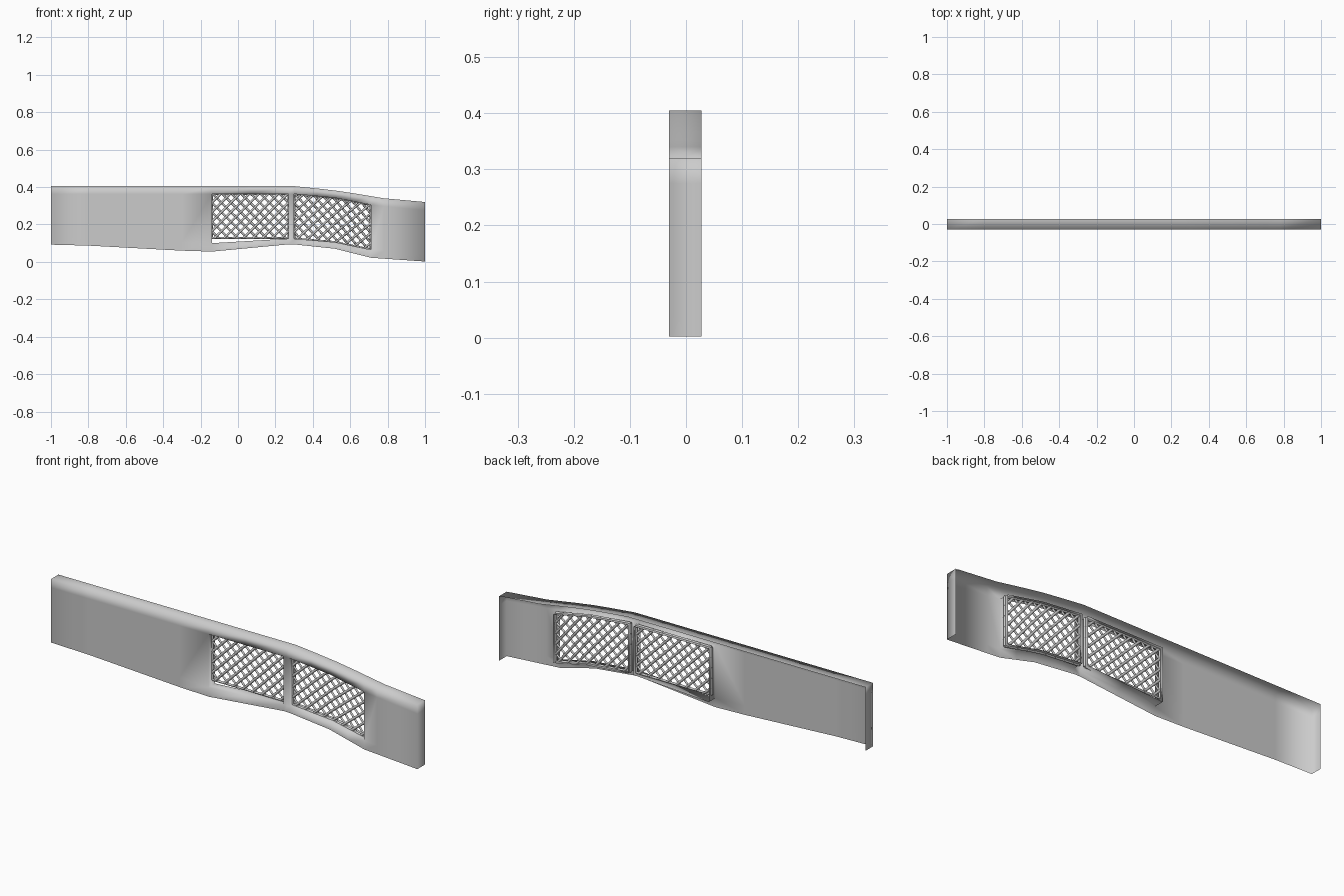
import bpy, bmesh

cube = bpy.data.objects.get("Cube")
if cube:
    bpy.data.objects.remove(cube)

FRONT, BACK, MESH_Y, REVEAL = -0.03, 0.028, 0.0, 0.022


def material(name, colour):
    m = bpy.data.materials.new(name)
    m.use_nodes = True
    m.diffuse_color = colour
    m.node_tree.nodes["Principled BSDF"].inputs["Base Color"].default_value = colour
    return m


grey = material("plain grey", (0.6, 0.6, 0.6, 1))


def along(points, x):
    """Height at x on a polyline of (x, z) points."""
    for (x0, z0), (x1, z1) in zip(points, points[1:]):
        if x <= x1:
            return z0 + (z1 - z0) * (x - x0) / (x1 - x0)
    return points[-1][1]


# Contours of the panel, from bottom to top
bottom = [(-1, .092), (-.8, .087), (-.3, .06), (-.14, .055), (.285, .095), (.52, .07), (.71, .022), (1, .002)]
sill = [(-1, .14), (-.3, .105), (-.14, .1), (.285, .125), (.52, .105), (.71, .065), (1, .045)]
head = [(-1, .363), (.3, .363), (.52, .342), (.71, .305), (1, .275)]
top = [(-1, .405), (.31, .405), (.55, .378), (.78, .34), (1, .32)]
rows = [bottom, sill, head, top]
columns = [-1, -.8, -.3, -.14, .06, .27, .3, .42, .52, .62, .71, .78, 1]
windows = [(-.14, .27), (.3, .71)]


def in_window(x):
    return any(a < x < b for a, b in windows)


# Panel: front skin with two openings, folded back at the top and both ends
bm = bmesh.new()
grid = [[bm.verts.new((x, FRONT, along(r, x))) for x in columns] for r in rows]
window_faces = []
for j in range(len(rows) - 1):
    for i in range(len(columns) - 1):
        f = bm.faces.new((grid[j][i], grid[j][i + 1], grid[j + 1][i + 1], grid[j + 1][i]))
        if j == 1 and in_window((columns[i] + columns[i + 1]) / 2):
            window_faces.append(f)
bmesh.ops.delete(bm, geom=window_faces, context='FACES_ONLY')
bmesh.ops.delete(bm, geom=[e for e in bm.edges if not e.link_faces], context='EDGES')

floor_edges = set(zip(grid[0], grid[0][1:]))
outer, reveal = [], []
for e in bm.edges:
    if not e.is_boundary:
        continue
    a, b = e.verts
    if a in grid[0] and b in grid[0]:
        continue
    end = a.co.x == b.co.x and abs(a.co.x) == 1
    (outer if end or (a in grid[-1] and b in grid[-1]) else reveal).append(e)
for edges, depth in ((outer, BACK), (reveal, REVEAL)):
    new = bmesh.ops.extrude_edge_only(bm, edges=edges)["geom"]
    for v in new:
        if isinstance(v, bmesh.types.BMVert):
            v.co.y = depth
bmesh.ops.recalc_face_normals(bm, faces=bm.faces[:])
skin = next(f for f in bm.faces if all(v in grid[0] + grid[1] for v in f.verts))
if skin.normal.y > 0:
    bmesh.ops.reverse_faces(bm, faces=bm.faces[:])
for f in bm.faces:
    f.smooth = True
mesh = bpy.data.meshes.new("bumper_panel")
bm.to_mesh(mesh)
bm.free()
mesh.materials.append(grey)
bpy.context.collection.objects.link(bpy.data.objects.new("bumper_panel", mesh))


# Grilles: crossed bars in a thin frame, following each opening
def grille(name, x0, x1, low, across=8, up=4.6):
    curve = bpy.data.curves.new(name, 'CURVE')
    curve.dimensions = '3D'
    curve.bevel_depth = 0.0062
    curve.bevel_resolution = 0
    curve.use_fill_caps = True
    curve.materials.append(grey)

    def bar(u0, v0, u1, v1, y, steps=6):
        s = curve.splines.new('POLY')
        s.points.add(steps)
        for k, p in enumerate(s.points):
            t = k / steps
            u, v = u0 + (u1 - u0) * t, v0 + (v1 - v0) * t
            x = x0 + (x1 - x0) * u / across
            z0, z1 = along(low, x), along(head, x)
            p.co = (x, y, z0 + (z1 - z0) * v / up, 1)

    for k in range(-int(up), across):
        start, stop = max(0, k + .3), min(across, k + .3 + up)
        bar(start, start - k - .3, stop, stop - k - .3, MESH_Y - .002)
        bar(across - start, start - k - .3, across - stop, stop - k - .3, MESH_Y + .002)
    for v in (0, up):
        bar(0, v, across, v, MESH_Y)
    for u in (0, across):
        bar(u, 0, u, up, MESH_Y)
    bpy.context.collection.objects.link(bpy.data.objects.new(name, curve))


grille("right_grille", *windows[0], [(-.14, .128), (.27, .128)])
grille("left_grille", *windows[1], sill)
